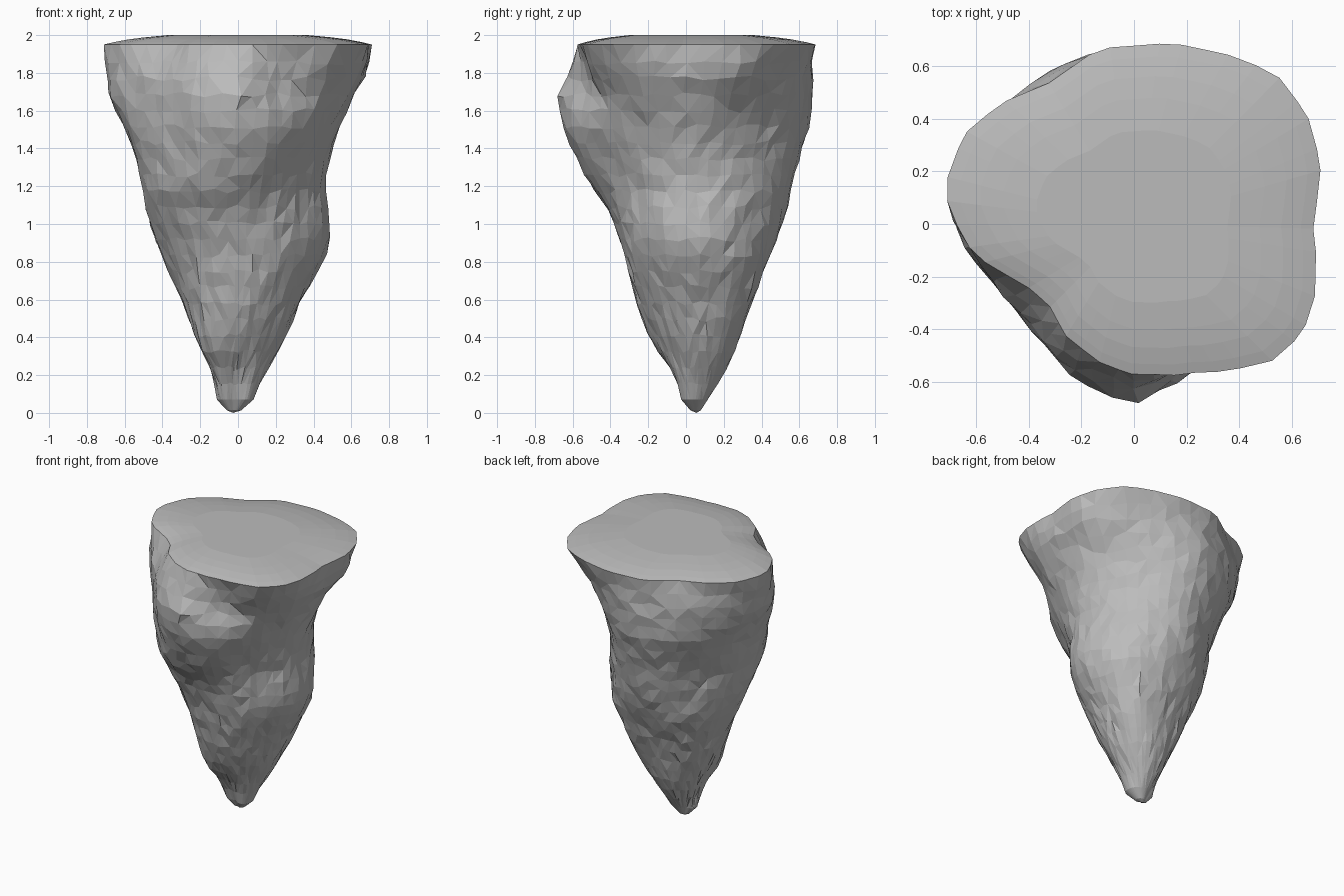
import bpy
import bmesh
import random
from math import cos, sin, pi, floor
from mathutils import Vector

random.seed(7)
cube = bpy.data.objects.get("Cube")
if cube:
    bpy.data.objects.remove(cube, do_unlink=True)

SEGMENTS = 48
ROW_STEP = 0.085
TIP = Vector((-0.025, 0.055, 0))

# Reach of the rock at each height, anticlockwise from +x in equal steps
LEVELS = [
    (0.07, [.08, .1, .11, .1, .11, .06, 0, .05]),
    (0.2, [.14, .18, .2, .17, .13, .11, .05, .09]),
    (0.36, [.23, .28, .27, .24, .2, .22, .18, .17]),
    (0.6, [.33, .4, .34, .34, .3, .28, .27, .28]),
    (0.87, [.48, .49, .46, .45, .42, .36, .33, .38]),
    (1.05, [.48, .5, .53, .48, .48, .45, .39, .41]),
    (1.2, [.46, .5, .56, .5, .51, .52, .5, .42]),
    (1.38, [.49, .51, .61, .57, .54, .55, .6, .49]),
    (1.55, [.55, .55, .66, .64, .62, .56, .66, .56]),
    (1.68, [.61, .63, .62, .64, .665, .66, .66, .69,
            .68, .58, .56, .62, .68, .57, .59, .62]),
    (1.8, [.68, .73, .69, .67, .67, .66, .66, .71,
           .68, .58, .55, .59, .62, .56, .66, .69]),
    (1.95, [.685, .735, .77, .785, .735, .705, .675, .67, .625, .67, .72, .733,
            .68, .58, .47, .45, .5, .535, .57, .595, .645, .74, .76, .715]),
]


def reach(values, angle):
    """Smooth periodic interpolation of the reach around the axis."""
    count = len(values)
    place = angle / (2 * pi) * count
    i = floor(place)
    t = place - i
    a, b, c, d = (values[(i + k) % count] for k in (-1, 0, 1, 2))
    return b + t * (c - a + t * (2*a - 5*b + 4*c - d + t * (3*(b - c) + d - a))) / 2


def surface_point(height, angle):
    """Point on the side of the rock, blended between neighbouring levels."""
    height = min(max(height, LEVELS[0][0]), LEVELS[-1][0])
    low, high = next((p, q) for p, q in zip(LEVELS, LEVELS[1:]) if height <= q[0])
    t = (height - low[0]) / (high[0] - low[0])
    radius = reach(low[1], angle) * (1 - t) + reach(high[1], angle) * t
    direction = Vector((cos(angle), sin(angle), 0))
    # The reach is measured from the origin, the ring is centred on the leaning axis
    centre = TIP * max(0, 1 - height / 1.2)
    radius -= centre.dot(direction)
    return centre + direction * radius + Vector((0, 0, height))


def ring(bm, height, rough, chip):
    """One uneven layer: rough shifts it in height, chip shifts it in and out."""
    points = []
    for s in range(SEGMENTS):
        angle = (s + random.uniform(-0.2, 0.2)) * 2 * pi / SEGMENTS
        point = surface_point(height + random.uniform(-rough, rough), angle)
        outward = Vector((cos(angle), sin(angle), 0))
        point += outward * random.uniform(-chip, chip)
        points.append(bm.verts.new(point))
    return points


def scaled_ring(bm, source, centre, scale, z):
    """Copy of a ring, drawn in towards a centre at another height."""
    copies = []
    for v in source:
        x, y, _ = centre + (v.co - centre) * scale
        copies.append(bm.verts.new((x, y, z)))
    return copies


def bridge(bm, lower, upper):
    for s in range(SEGMENTS):
        n = (s + 1) % SEGMENTS
        bm.faces.new((lower[s], lower[n], upper[n], upper[s]))


def stone_material(name, shade):
    material = bpy.data.materials.new(name)
    material.use_nodes = True
    colour = (shade, shade, shade, 1)
    material.diffuse_color = colour
    shader = material.node_tree.nodes["Principled BSDF"]
    shader.inputs["Base Color"].default_value = colour
    shader.inputs["Roughness"].default_value = 0.9
    return material


bm = bmesh.new()

# Blunt tip
base = ring(bm, LEVELS[0][0], 0, 0)
rows = [scaled_ring(bm, base, TIP, 0.4, 0.014), base]
point = bm.verts.new((TIP.x, TIP.y, 0))
for s in range(SEGMENTS):
    bm.faces.new((point, rows[0][(s + 1) % SEGMENTS], rows[0][s]))

# Tapering side, up to the rim
height = LEVELS[0][0] + ROW_STEP
while height < 1.9:
    rough = min(0.014, 0.005 + height * 0.015)
    rows.append(ring(bm, height, rough, rough * 0.6))
    height += ROW_STEP
rim = ring(bm, LEVELS[-1][0], 0, 0.005)
rows.append(rim)

# Gently domed top, flat in the middle
for scale, z in ((0.93, 1.962), (0.82, 1.977), (0.7, 1.988), (0.52, 2.0)):
    rows.append(scaled_ring(bm, rim, Vector(), scale, z))
bm.faces.new(rows[-1])
for lower, upper in zip(rows, rows[1:]):
    bridge(bm, lower, upper)

# Split the side into flat facets
side = [f for f in bm.faces if len(f.verts) == 4 and f.calc_center_median().z < 1.95]
bmesh.ops.triangulate(bm, faces=side, quad_method='SHORT_EDGE')
bmesh.ops.recalc_face_normals(bm, faces=bm.faces[:])

mesh = bpy.data.meshes.new("floating_rock")
bm.to_mesh(mesh)
bm.free()
mesh.materials.append(stone_material("grey stone", 0.5))
rock = bpy.data.objects.new("floating_rock", mesh)
bpy.context.collection.objects.link(rock)
